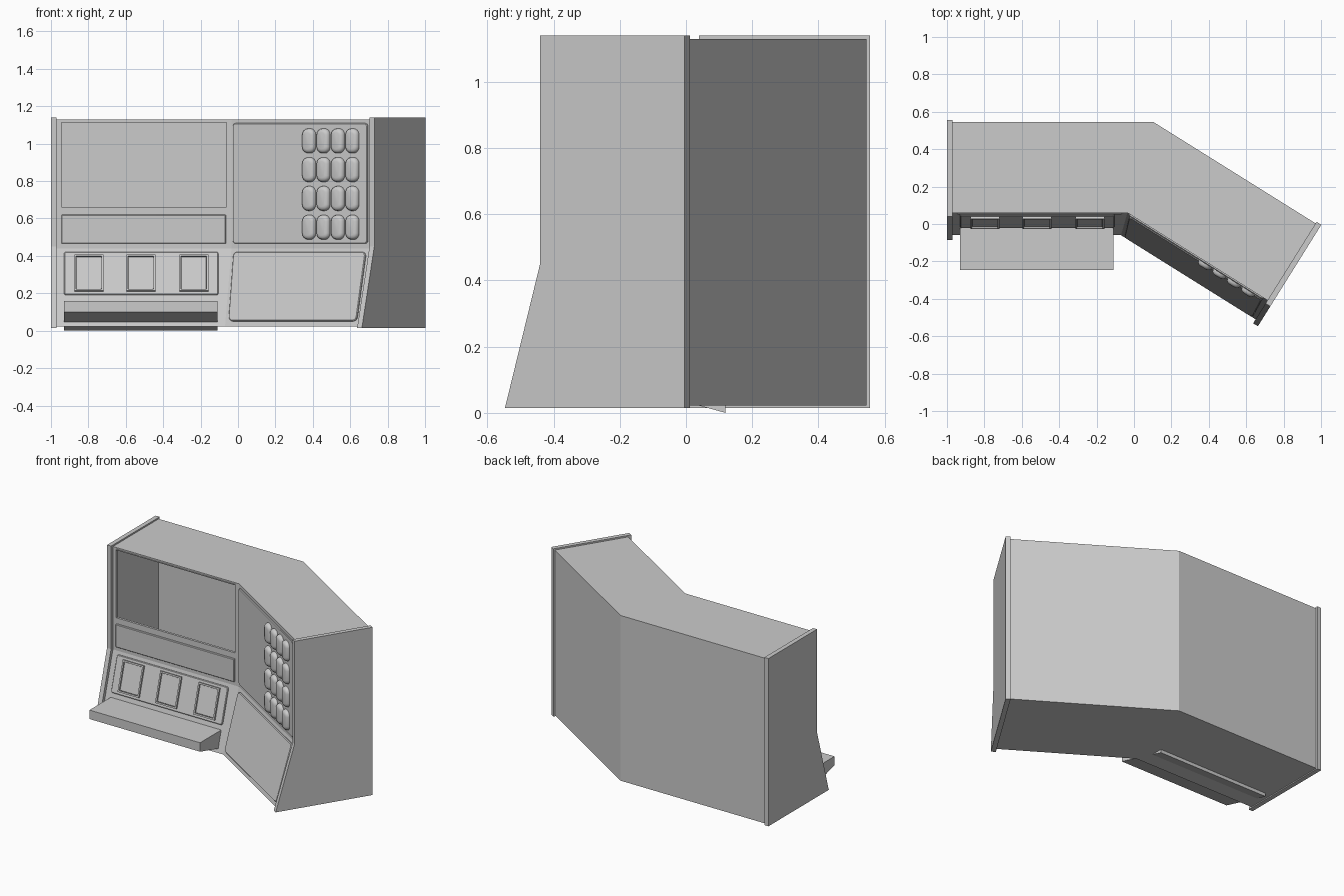
import bpy, bmesh, math
from mathutils import Matrix, Vector

if "Cube" in bpy.data.objects:
    bpy.data.objects.remove(bpy.data.objects["Cube"])

TURN = math.radians(32)              # angle of the right wing
T = math.tan(TURN / 2)
CX, FY = -0.035, 0.06                # inner corner of the upper front
LEN, DEPTH, LEAN = 0.883, 0.485, 0.12
Z0, Z1, Z2 = 0.022, 0.44, 1.13       # bottom, kink, top
LEFT = Matrix.Translation((0, FY, 0))
RIGHT = Matrix.Translation((CX, FY, 0)) @ Matrix.Rotation(-TURN, 4, 'Z')
TILT = math.atan2(LEAN, Z1 - Z0)
SLOPE = Matrix.Translation((0, -LEAN, Z0)) @ Matrix.Rotation(-TILT, 4, 'X')


def sz(z):
    """Height above ground to distance up the sloping face."""
    return (z - Z0) / math.cos(TILT)


def finish(name, bm, mat=None, smooth=False):
    bmesh.ops.recalc_face_normals(bm, faces=bm.faces)
    me = bpy.data.meshes.new(name)
    bm.to_mesh(me)
    bm.free()
    if mat:
        me.transform(mat)
    ob = bpy.data.objects.new(name, me)
    bpy.context.collection.objects.link(ob)
    if smooth:
        bpy.context.view_layer.objects.active = ob
        ob.select_set(True)
        bpy.ops.object.shade_smooth_by_angle(angle=math.radians(40))
        ob.select_set(False)
    return ob


def prism(name, profile, x0, x1, mat=None):
    """Extrude a (y, z) profile along x."""
    bm = bmesh.new()
    f = bm.faces.new([bm.verts.new((x0, y, z)) for y, z in profile])
    r = bmesh.ops.extrude_face_region(bm, geom=[f])
    vs = [v for v in r['geom'] if isinstance(v, bmesh.types.BMVert)]
    bmesh.ops.translate(bm, verts=vs, vec=(x1 - x0, 0, 0))
    return finish(name, bm, mat)


def rounded(pts, r, n=4):
    out = []
    for i, p in enumerate(pts):
        p = Vector(p)
        a = (Vector(pts[i - 1]) - p).normalized() * r + p
        b = (Vector(pts[(i + 1) % len(pts)]) - p).normalized() * r + p
        k = math.pi / (2 * n)
        for j in range(n + 1):       # circular corner
            out.append(p + (a - p) * (1 - math.sin(j * k)) + (b - p) * (1 - math.cos(j * k)))
    return out


def rect(x0, x1, z0, z1):
    return [(x0, z0), (x1, z0), (x1, z1), (x0, z1)]


def plate(name, pts, mat, thick, r=0.012, bevel=0.004, seg=1):
    """Rounded plate standing proud of a front face."""
    bm = bmesh.new()
    f = bm.faces.new([bm.verts.new((x, 0.004, z)) for x, z in rounded(pts, r)])
    ext = bmesh.ops.extrude_face_region(bm, geom=[f])['geom']
    bmesh.ops.translate(bm, verts=[v for v in ext if isinstance(v, bmesh.types.BMVert)],
                        vec=(0, -thick - 0.004, 0))
    front = [g for g in ext if isinstance(g, bmesh.types.BMFace)][0]
    bmesh.ops.bevel(bm, geom=list(front.edges), offset=bevel, segments=seg,
                    profile=0.5, affect='EDGES')
    return finish(name, bm, mat, True)


def frame(name, x0, x1, z0, z1, w, mat, out, back):
    """Rectangular frame from four mitred bars."""
    bm = bmesh.new()
    loops = []
    for d, y in ((0, back), (0, -out), (w, -out), (w, back)):
        loops.append([bm.verts.new((x, y, z)) for x, z in rect(x0 + d, x1 - d, z0 + d, z1 - d)])
    for k in range(4):
        a, b = loops[k], loops[(k + 1) % 4]
        for i in range(4):
            j = (i + 1) % 4
            bm.faces.new((a[i], a[j], b[j], b[i]))
    return finish(name, bm, mat)


# hollow angled cabinet with a display opening in the upper left front
bm = bmesh.new()
rings = []
for z, d in ((Z0, LEAN), (Z1, 0), (Z2, 0)):
    pts = [Vector((-0.97, FY - d, 0)), Vector((CX - d * T, FY - d, 0)),
           RIGHT @ Vector((LEN, -d, 0)), RIGHT @ Vector((LEN, DEPTH, 0)),
           Vector((CX + DEPTH * T, FY + DEPTH, 0)), Vector((-0.97, FY + DEPTH, 0))]
    rings.append([bm.verts.new((p.x, p.y, z)) for p in pts])
for k in range(2):
    for i in range(6):
        j = (i + 1) % 6
        if (k, i) != (1, 0):
            bm.faces.new((rings[k][i], rings[k][j], rings[k + 1][j], rings[k + 1][i]))
bm.faces.new(rings[0])
bm.faces.new(rings[2])
outer = [rings[1][0], rings[1][1], rings[2][1], rings[2][0]]
hole = [bm.verts.new((x, FY, z)) for x, z in rect(-0.945, -0.06, 0.66, 1.115)]
for i in range(4):
    j = (i + 1) % 4
    bm.faces.new((outer[i], outer[j], hole[j], hole[i]))
finish("cabinet_body", bm)

# end panels
side = [(-0.145, 0.015), (0.495, 0.015), (0.495, 1.14), (-0.02, 1.14), (-0.02, 0.45)]
prism("left_end_panel", side, -1.0, -0.97, LEFT)
prism("right_end_panel", side, LEN, LEN + 0.03, RIGHT)

# wedge shelf running through the lower left front
prism("shelf", [(-0.245, 0.10), (0.12, 0.0), (0.12, 0.16), (-0.245, 0.16)], -0.93, -0.11)

# left wing: opening trim, strip panel, sloping panel with three framed screens
frame("opening_trim", -0.95, -0.055, 0.655, 1.12, 0.006, LEFT, 0.004, 0.012)
plate("strip_panel", rect(-0.945, -0.065, 0.465, 0.62), LEFT, 0.01, 0.004)
LS, RS = LEFT @ SLOPE, RIGHT @ SLOPE
plate("left_sloping_panel", rect(-0.93, -0.105, sz(0.19), sz(0.42)), LS, 0.01)
for i, x in enumerate((-0.797, -0.519, -0.236)):
    frame(f"screen_frame_{i + 1}", x - 0.078, x + 0.078, sz(0.208), sz(0.402), 0.01, LS, 0.022, 0)
    plate(f"screen_{i + 1}", rect(x - 0.068, x + 0.068, sz(0.218), sz(0.392)), LS, 0.014, 0.004, 0.002)

# right wing: upper panel with a grid of buttons, lower sloping panel
plate("right_upper_panel", rect(0.012, 0.862, 0.465, 1.11), RIGHT, 0.01, 0.02)
plate("right_sloping_panel", [(0.055, sz(0.05)), (0.862, sz(0.05)), (0.855, sz(0.42)), (0.02, sz(0.42))],
      RS, 0.01, 0.025)
for r in range(4):
    for c in range(4):
        x, z = 0.498 + c * 0.091, 0.553 + r * 0.154
        plate(f"button_{r + 1}_{c + 1}", rect(x - 0.04, x + 0.04, z - 0.066, z + 0.066),
              RIGHT, 0.035, 0.034, 0.022, 3)
